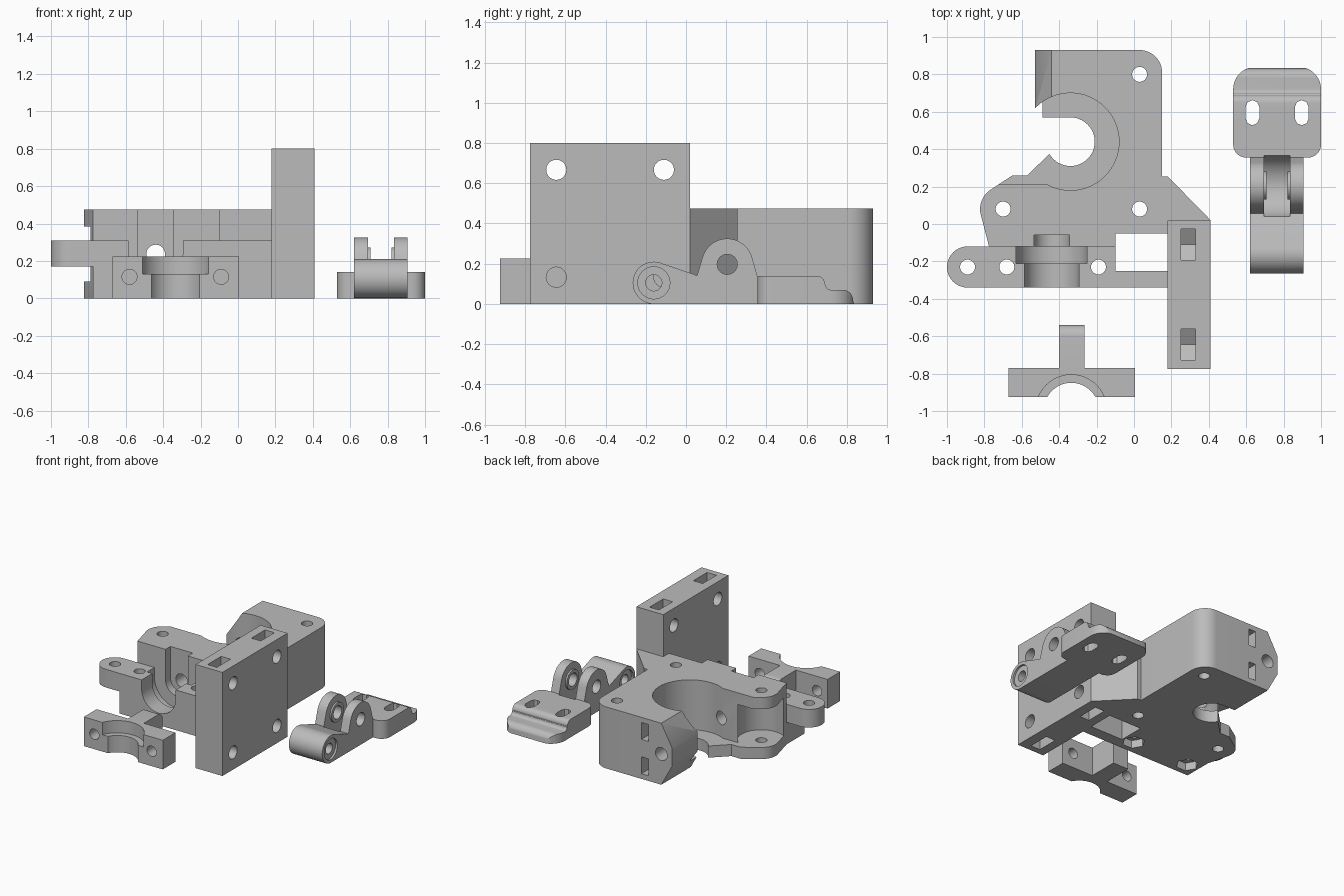
import bpy, bmesh
from math import sin, cos, radians

cube = bpy.data.objects.get("Cube")
if cube:
    bpy.data.objects.remove(cube, do_unlink=True)

grey = bpy.data.materials.new("plain grey")
grey.use_nodes = True
COLOR = (0.5, 0.5, 0.5, 1)
grey.diffuse_color = COLOR
grey.node_tree.nodes["Principled BSDF"].inputs["Base Color"].default_value = COLOR


def arc(u, v, r, start, end, n=20):
    """Points along an arc, angles in degrees."""
    return [(u + r * cos(radians(start + (end - start) * i / n)),
             v + r * sin(radians(start + (end - start) * i / n))) for i in range(n + 1)]


def prism(name, pts, axis, a, b):
    """Extrude a 2D outline along an axis; X takes (y, z), Y takes (x, z), Z takes (x, y)."""
    place = {"X": lambda u, v, w: (w, u, v), "Y": lambda u, v, w: (u, w, v),
             "Z": lambda u, v, w: (u, v, w)}[axis]
    bm = bmesh.new()
    low = [bm.verts.new(place(u, v, a)) for u, v in pts]
    high = [bm.verts.new(place(u, v, b)) for u, v in pts]
    bm.faces.new(low)
    bm.faces.new(high)
    for i in range(len(pts)):
        j = (i + 1) % len(pts)
        bm.faces.new((low[i], low[j], high[j], high[i]))
    bmesh.ops.recalc_face_normals(bm, faces=bm.faces)
    mesh = bpy.data.meshes.new(name)
    bm.to_mesh(mesh)
    bm.free()
    mesh.materials.append(grey)
    ob = bpy.data.objects.new(name, mesh)
    bpy.context.collection.objects.link(ob)
    return ob


def box(name, x0, x1, y0, y1, z0, z1):
    return prism(name, [(x0, y0), (x1, y0), (x1, y1), (x0, y1)], "Z", z0, z1)


def rod(u, v, r, axis, a, b, n=32, turn=0):
    return prism("cutter", arc(u, v, r, turn, turn + 360, n)[:-1], axis, a, b)


def combine(ob, tools, operation="DIFFERENCE"):
    """Apply each tool to the object and delete it."""
    for tool in tools:
        tool.hide_render = True
        mod = ob.modifiers.new("shape", "BOOLEAN")
        mod.operation, mod.solver, mod.object = operation, "EXACT", tool
        bpy.context.view_layer.objects.active = ob
        bpy.ops.object.modifier_apply(modifier=mod.name)
        bpy.data.objects.remove(tool, do_unlink=True)


H = 0.475      # body height
FLOOR = 0.09   # thickness of the recess floor
AX, AZ = -0.44, 0.237   # shaft axis

# Main body with pivot ear, motor opening and back arm
outline = [(0.15, 0.255), (0.18, 0.255), (0.41, 0.02), (0.18, 0.02), (0.18, -0.05),
           (-0.1, -0.05), (-0.1, -0.12), (-0.775, -0.12)]
outline += arc(-0.7, 0.08, 0.123, 192, 122, 12)
outline += [(-0.65, 0.26), (-0.57, 0.26)]
outline += arc(-0.34, 0.44, 0.13, 210, 450, 32)
outline += [(-0.49, 0.57), (-0.53, 0.6), (-0.53, 0.93)]
outline += arc(0.03, 0.81, 0.12, 90, 0, 12)
body = prism("main_body", outline, "Z", 0, H)

# Front bar and tall mounting plate joined to the body
bar_top = 0.31
bar = box("front_bar", -0.775, 0.19, -0.34, -0.12, 0, bar_top)
tab = prism("bar_tab", arc(-0.89, -0.23, 0.11, 90, 270) + [(-0.7, -0.34), (-0.7, -0.12)],
            "Z", 0.17, bar_top)
combine(bar, [tab], "UNION")
combine(bar, [box("cutter", -0.1, 0.18, -0.25, 0, -1, 1)])
plate = box("mounting_plate", 0.18, 0.41, -0.775, 0.02, 0, 0.8)
combine(body, [bar, plate], "UNION")

# Motor recess, ear gap and chamfered arm end
cuts = [rod(-0.34, 0.44, 0.26, "Z", FLOOR, 1, 64),
        box("cutter", -1, -0.45, 0.21, 0.42, FLOOR, 1),
        rod(-0.7, 0.08, 0.17, "Z", FLOOR, H - FLOOR),
        rod(-0.7, 0.08, 0.04, "Z", -1, 1)]
for flip in (False, True):
    tri = [(AX, H), (-0.545, 0.285), (-0.545, 0.6), (AX, 0.6)]
    cuts.append(prism("cutter", [(x, H - z if flip else z) for x, z in tri], "Y", 0.55, 1))

# Shaft bore and stepped bearing seat, open at the top
cuts.append(rod(AX, AZ, 0.05, "Y", -0.5, 1))
for r, y0, y1 in ((0.145, -0.4, -0.205), (0.19, -0.21, -0.12), (0.095, -0.125, -0.06)):
    seat = [(AX + r, 0.7), (AX - r, 0.7)] + arc(AX, AZ, r, 180, 360, 24)
    cuts.append(prism("cutter", seat, "Y", y0, y1))

# Vertical screw holes, hex nut pockets and arm nut slots
cuts += [rod(x, y, 0.04, "Z", -1, 1)
         for x, y in ((0.03, 0.8), (0.03, 0.08), (-0.89, -0.23), (-0.68, -0.23), (-0.19, -0.23))]
cuts += [rod(x, -0.23, 0.08, "Z", -0.1, 0.06, 6) for x in (-0.68, -0.19)]
cuts += [box("cutter", -0.33, -0.27, 0.83, 1, z - 0.065, z + 0.065) for z in (0.37, 0.105)]

# Plate holes with nut slots from the top and bottom edges
for y in (-0.645, -0.11):
    for z, way in ((0.667, 1), (0.133, -1)):
        cuts.append(rod(y, z, 0.05, "X", 0.1, 0.5))
        slot = [(y - 0.083, z - way * 0.048), (y, z - way * 0.096), (y + 0.083, z - way * 0.048),
                (y + 0.083, z + way * 0.3), (y - 0.083, z + way * 0.3)]
        cuts.append(prism("cutter", slot, "X", 0.25, 0.33))
combine(body, cuts)

# Bearing clamp with stepped half seat, tongue and two screw holes
CX = -0.335
clamp = box("bearing_clamp", -0.67, 0.005, -0.925, -0.77, 0, 0.225)
tongue = prism("clamp_tongue", [(-0.8, 0), (-0.54, 0)] + arc(-0.6, 0.165, 0.06, 0, 90, 8)
               + [(-0.8, 0.225)], "X", -0.4, -0.265)
combine(clamp, [tongue], "UNION")
combine(clamp, [rod(CX, -0.996, 0.147, "Z", -1, 1, 48), rod(CX, -0.996, 0.19, "Z", 0.13, 1, 48)]
        + [rod(CX + s * 0.245, 0.115, 0.04, "Y", -1, -0.7) for s in (-1, 1)])

# Idler lever: stepped foot with rounded corners
IX = 0.765
profile = [(0.355, 0), (0.355, 0.14)] + arc(0.65, 0.1, 0.04, 90, 0, 8)
profile += arc(0.72, 0.095, 0.025, 180, 270, 6) + arc(0.78, 0.02, 0.05, 90, 0, 8) + [(0.835, 0)]
foot = prism("idler_lever", profile, "X", 0.53, 1.0)
corners = (arc(0.88, 0.72, 0.12, 0, 90, 10) + arc(0.65, 0.72, 0.12, 90, 180, 10)
           + arc(0.60, 0.425, 0.07, 180, 270, 8) + arc(0.93, 0.425, 0.07, 270, 360, 8))
combine(foot, [prism("trim", corners, "Z", -1, 1)], "INTERSECT")

# Idler lever: arm with pivot tube and bearing lugs
side = [(0.38, 0), (0.38, 0.14), (0.355, 0.14)] + arc(0.205, 0.197, 0.128, 15, 165, 24)
side += [(0.055, 0.142)] + arc(-0.16, 0.105, 0.105, 73, 270, 28)
arm = prism("idler_arm", side, "X", 0.62, 0.905)
combine(foot, [arm], "UNION")
combine(foot, [rod(0.205, 0.197, 0.172, "X", IX - 0.07, IX + 0.07, 48)])
for s in (-1, 1):
    inner, wall = sorted((IX + s * 0.057, IX + s * 0.08))
    combine(foot, [rod(0.205, 0.197, 0.075, "X", inner, wall)], "UNION")
cuts = [rod(0.205, 0.197, 0.05, "X", 0.5, 1.1), rod(-0.16, 0.105, 0.04, "X", 0.5, 1.1)]
cuts += [rod(-0.16, 0.105, 0.08, "X", a, b) for a, b in ((0.5, 0.635), (0.89, 1.1))]
for x in (0.633, 0.897):
    cuts.append(prism("cutter", arc(x, 0.625, 0.037, 0, 180, 4) + arc(x, 0.565, 0.037, 180, 360, 4),
                      "Z", -1, 1))
combine(foot, cuts)

# Smooth rounded surfaces, keep edges crisp
for ob in (body, clamp, foot):
    bpy.ops.object.select_all(action="DESELECT")
    ob.select_set(True)
    bpy.context.view_layer.objects.active = ob
    bpy.ops.object.shade_smooth_by_angle(angle=radians(30))
